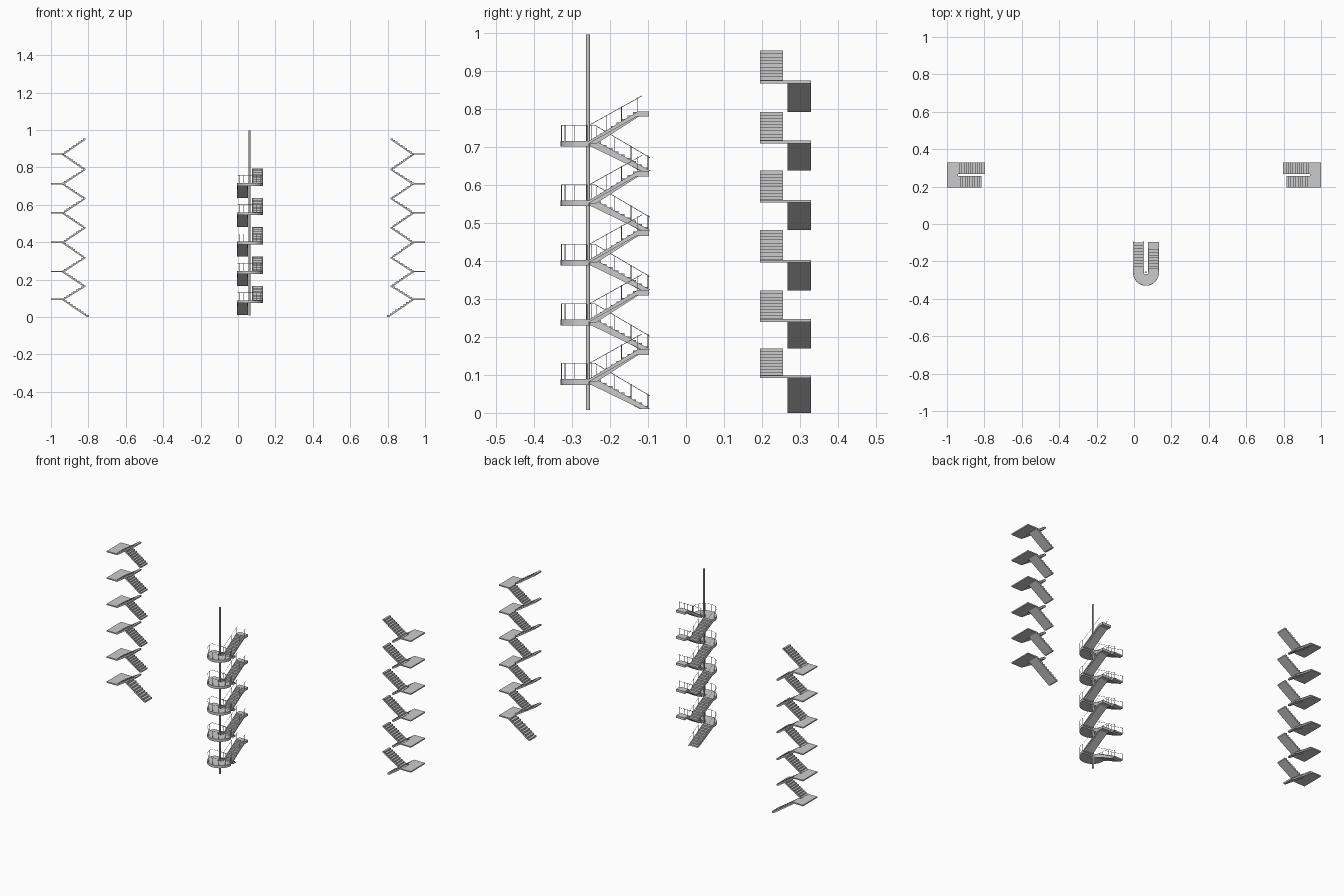
import bpy, bmesh, math

if "Cube" in bpy.data.objects:
    bpy.data.objects.remove(bpy.data.objects["Cube"])


def prism(name, pts, axis, lo, hi):
    """Extrude a closed 2D outline along an axis ('X': yz, 'Y': xz, 'Z': xy)."""
    place = {'X': lambda a, b, t: (t, a, b),
             'Y': lambda a, b, t: (a, t, b),
             'Z': lambda a, b, t: (a, b, t)}[axis]
    bm = bmesh.new()
    face = bm.faces.new([bm.verts.new(place(a, b, lo)) for a, b in pts])
    out = bmesh.ops.extrude_face_region(bm, geom=[face])
    shift = [q - p for p, q in zip(place(0, 0, lo), place(0, 0, hi))]
    bmesh.ops.translate(bm, vec=shift, verts=[v for v in out['geom'] if isinstance(v, bmesh.types.BMVert)])
    bmesh.ops.recalc_face_normals(bm, faces=bm.faces)
    me = bpy.data.meshes.new(name)
    bm.to_mesh(me)
    bm.free()
    ob = bpy.data.objects.new(name, me)
    bpy.context.collection.objects.link(ob)
    return ob


def step_profile(a0, b0, a1, b1, n, waist):
    """Saw-tooth stair outline with a sloping underside."""
    t, r = (a1 - a0) / n, (b1 - b0) / n
    pts = [(a0, b0)]
    for i in range(n):
        pts += [(a0 + i * t, b0 + (i + 1) * r), (a0 + (i + 1) * t, b0 + (i + 1) * r)]
    return pts + [(a1, b1 - waist), (a0 + waist * t / r, b0)]


def rails(name, paths, radius):
    """Thin square-ish tubes along several polylines."""
    cu = bpy.data.curves.new(name, 'CURVE')
    cu.dimensions = '3D'
    cu.bevel_depth = radius
    cu.bevel_resolution = 0
    cu.use_fill_caps = True
    for path in paths:
        sp = cu.splines.new('POLY')
        sp.points.add(len(path) - 1)
        for p, co in zip(sp.points, path):
            p.co = (*co, 1)
    ob = bpy.data.objects.new(name, cu)
    bpy.context.collection.objects.link(ob)


# Two mirrored plain stair towers at the back
LAND = [0.099, 0.247, 0.403, 0.561, 0.717, 0.875]
TURN = [0.0, 0.170, 0.322, 0.482, 0.638, 0.793, 0.955]
for side, s in (("left", -1), ("right", 1)):
    for i, z in enumerate(LAND):
        start = 0.797 if i == 0 else 0.825
        lower = step_profile(s * start, TURN[i], s * 0.942, z, 10, 0.007)
        upper = step_profile(s * 0.942, z - 0.007, s * 0.815, TURN[i + 1], 10, 0.007)
        prism(f"{side}_lower_flight_{i}", lower, 'Y', 0.267, 0.329)
        prism(f"{side}_upper_flight_{i}", upper, 'Y', 0.195, 0.256)
        outline = [(s * 0.94, 0.195), (s, 0.195), (s, 0.329), (s * 0.94, 0.329)]
        prism(f"{side}_landing_{i}", outline, 'Z', z - 0.007, z)

# Central stair tower with rounded landings
CX, CY, R, PITCH, H = 0.064, -0.261, 0.069, 0.1568, 0.041
LEFT, RIGHT = (-0.005, 0.053), (0.076, 0.133)


def arc(r, n):
    return [(CX + r * math.cos(math.pi * (1 + k / n)), CY + r * math.sin(math.pi * (1 + k / n)))
            for k in range(n + 1)]


def flight(name, span, stringer, steps):
    lo, hi = span
    prism(name + "_outer_stringer", stringer, 'X', lo, lo + 0.004)
    prism(name + "_inner_stringer", stringer, 'X', hi - 0.004, hi)
    prism(name + "_steps", steps, 'X', lo + 0.004, hi - 0.004)


for i in range(5):
    z0 = 0.010 + PITCH * i
    z1, z2 = z0 + 0.0795, z0 + PITCH

    # U-shaped landing leaving a slot for the pole
    outline = [(LEFT[0], -0.24)] + arc(R, 24) + [
        (RIGHT[1], -0.255), (RIGHT[0], -0.255), (RIGHT[0], -0.268), (LEFT[1], -0.268), (LEFT[1], -0.24)]
    prism(f"round_landing_{i}", outline, 'Z', z1 - 0.0155, z1)

    # Lower flight, rising toward the front
    flight(f"centre_lower_flight_{i}", LEFT,
           [(-0.093, z0), (-0.238, z1), (-0.262, z1), (-0.262, z1 - 0.0155), (-0.25, z1 - 0.0155), (-0.118, z0)],
           step_profile(-0.1, z0, -0.24, z1 - 0.002, 9, 0.012))

    # Upper flight, rising toward the back, with a short top platform
    flight(f"centre_upper_flight_{i}", RIGHT,
           [(-0.27, z1 - 0.0155), (-0.27, z1), (-0.255, z1), (-0.127, z2), (-0.097, z2),
            (-0.097, z2 - 0.014), (-0.13, z2 - 0.014)],
           step_profile(-0.255, z1 - 0.008, -0.125, z2 - 0.002, 9, 0.012))
    prism(f"top_platform_{i}", [(-0.128, z2 - 0.014), (-0.097, z2 - 0.014), (-0.097, z2), (-0.128, z2)],
          'X', RIGHT[0] + 0.004, RIGHT[1] - 0.004)

    # Handrails and posts along the flights
    thin = []
    for x in (LEFT[0] + 0.002, LEFT[1] - 0.002):
        thin.append([(x, -0.095, z0 + H - 0.006), (x, -0.24, z1 + H)])
        for y in (-0.10, -0.145, -0.188, -0.235):
            z = z0 + (z1 - z0) * (-0.093 - y) / 0.145
            thin.append([(x, y, z - 0.004), (x, y, z + H - 0.004)])
    for x in (RIGHT[0] + 0.002, RIGHT[1] - 0.002):
        thin.append([(x, -0.255, z1 + H), (x, -0.116, z2 + H)])
        for y in (-0.25, -0.21, -0.17, -0.128):
            z = z1 + (z2 - z1) * (y + 0.255) / 0.128
            thin.append([(x, y, z - 0.004), (x, y, z + H - 0.002)])
    rails(f"flight_railing_{i}", thin, 0.0008)

    # Railing around the rounded landing
    rim = [(LEFT[0] + 0.002, -0.24)] + arc(R - 0.002, 24)
    paths = [[(x, y, z1 + H) for x, y in rim]]
    paths += [[(x, y, z1 - 0.002), (x, y, z1 + H)] for x, y in arc(R - 0.002, 6)]
    rails(f"landing_railing_{i}", paths, 0.001)

# Central pole
bpy.ops.mesh.primitive_cylinder_add(vertices=16, radius=0.005, depth=0.989, location=(0.062, -0.258, 0.5025))
bpy.context.object.name = "centre_pole"
bpy.ops.object.shade_smooth_by_angle()
